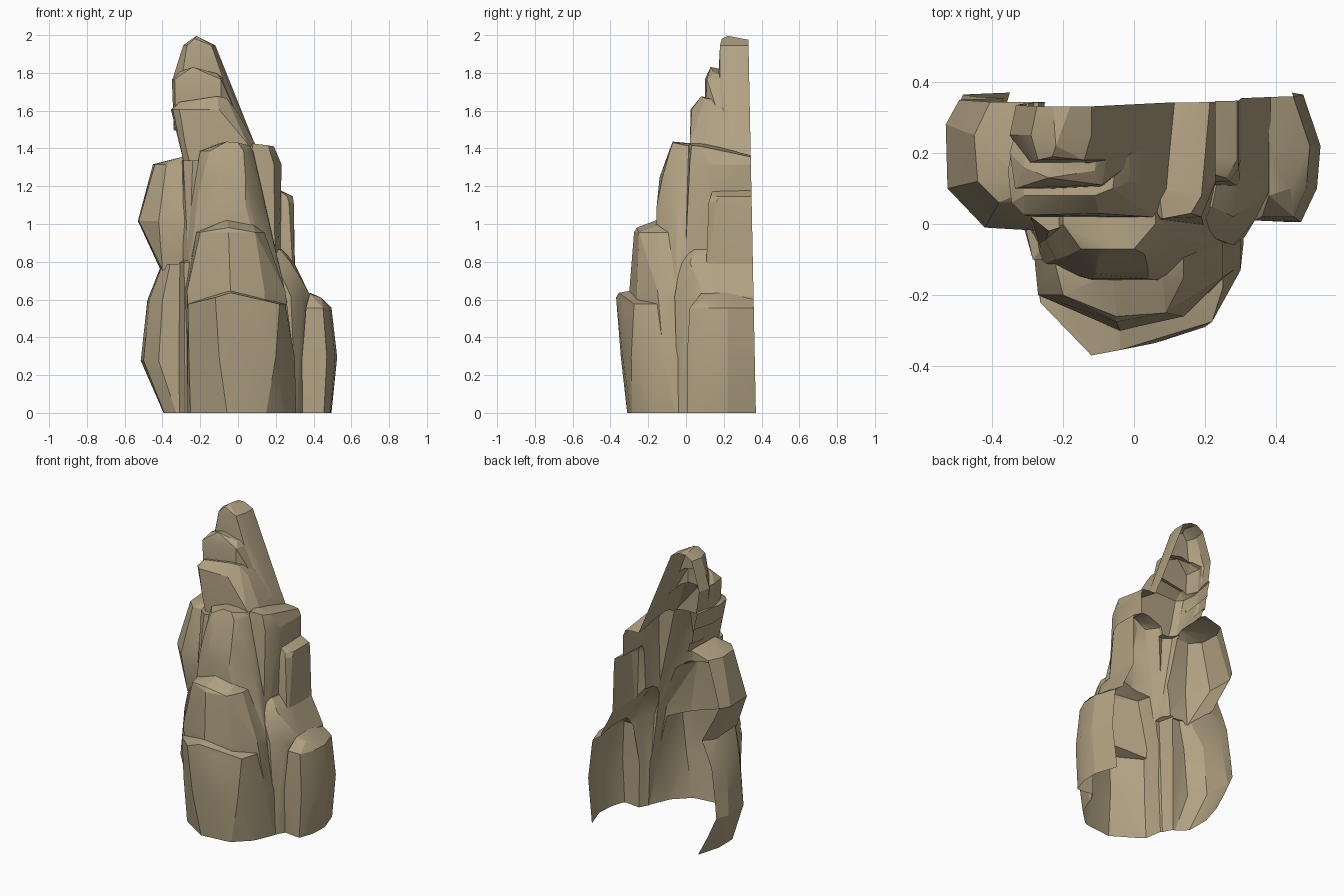
import bpy, bmesh, math
from mathutils import Vector

rock = bpy.data.materials.new("tan_stone")
rock.diffuse_color = (0.44, 0.36, 0.225, 1)
parts = []


def boulder(name, rings, caps=(), tuck=(0, 0)):
    """Convex chunk: each ring is (z, x, y, x, y...) read left to right round the
    front; its ends run back, tucked inward by the given left and right amounts.
    Caps are single extra peak points."""
    back = 0.45 + 0.007 * len(parts)
    bm = bmesh.new()
    for z, *c in rings:
        if z < 0:
            z -= 0.003 * len(parts)
        pts = list(zip(c[::2], c[1::2]))
        pts += [(pts[0][0] + tuck[0], back), (pts[-1][0] - tuck[1], back)]
        for x, y in pts:
            bm.verts.new((x, y, z))
    for p in caps:
        bm.verts.new(p)
    res = bmesh.ops.convex_hull(bm, input=bm.verts)
    junk = {g for g in res["geom_interior"] + res["geom_unused"]
            if isinstance(g, bmesh.types.BMVert)}
    bmesh.ops.delete(bm, geom=list(junk), context='VERTS')
    bmesh.ops.recalc_face_normals(bm, faces=bm.faces)
    me = bpy.data.meshes.new(name)
    bm.to_mesh(me)
    bm.free()
    ob = bpy.data.objects.new(name, me)
    bpy.context.collection.objects.link(ob)
    parts.append(ob)


# solid middle that ties all chunks together
boulder("core", [(-.05, -.28, .1, -.2, -.1, .2, -.1, .3, .1),
                 (1.3, -.2, .1, .13, .1)])
# three stepped ledges on the front
boulder("front_foot", [
    (-.05, -.27, -.05, -.25, -.18, -.05, -.305, .14, -.285, .25, -.18, .31, -.04),
    (.3, -.27, -.05, -.26, -.21, -.1, -.345, .04, -.335, .2, -.29, .3, -.13),
    (.58, -.26, -.1, -.265, -.22, -.12, -.365, .06, -.335, .22, -.275, .25, -.18)],
    [(-.12, -.37, .615), (-.04, -.355, .64), (-.04, -.27, .655), (.12, -.27, .61)])
boulder("middle_ledge", [
    (-.05, -.26, 0, -.2, -.1, .2, -.1, .305, -.03),
    (.3, -.265, 0, -.25, -.18, -.04, -.29, .14, -.26, .295, -.12),
    (.65, -.28, -.1, -.27, -.2, -.04, -.3, .14, -.26, .25, -.15),
    (.96, -.22, -.12, -.2, -.2, -.05, -.275, .09, -.25, .14, -.15)],
    [(-.05, -.26, .985), (-.06, -.14, 1.03), (.08, -.15, 1.0)])
boulder("upper_ledge", [
    (-.05, -.27, -.02, -.2, -.08, .2, -.08, .3, -.02),
    (.6, -.29, -.02, -.27, -.12, -.1, -.17, .17, -.17, .26, -.05),
    (1.1, -.26, -.02, -.22, -.1, -.12, -.155, .04, -.155, .14, -.05),
    (1.25, -.23, -.01, -.19, -.09, -.11, -.14, .04, -.125, .1, -.03),
    (1.39, -.2, 0, -.15, -.07, -.1, -.09, .03, -.085, .08, 0)],
    [(-.1, 0, 1.43), (-.06, -.07, 1.44), (0, -.07, 1.435), (.06, 0, 1.42)])
# spire in three steps
boulder("spire_base", [
    (1.3, -.28, .06, -.25, .02, .1, .02, .14, .1),
    (1.43, -.305, .08, -.28, .02, .05, .02, .09, .1),
    (1.61, -.355, .15, -.345, .06, -.31, .025, -.1, .03, -.01, .12)],
    [(-.31, .08, 1.65), (-.22, .08, 1.66), (-.11, .08, 1.68), (-.06, .1, 1.67)],
    (.06, 0))
boulder("spire_shoulder", [
    (1.5, -.34, .2, -.33, .1, -.09, .1, .03, .2),
    (1.77, -.35, .2, -.335, .1, -.09, .11, -.075, .2)],
    [(-.31, .16, 1.81), (-.24, .13, 1.835), (-.11, .15, 1.8)], (.08, 0))
boulder("spire_top", [
    (1.4, -.3, .25, -.28, .18, .05, .18, .1, .25),
    (1.76, -.35, .25, -.3, .17, -.12, .17, -.08, .22),
    (1.95, -.29, .25, -.27, .18, -.14, .18, -.12, .25)],
    [(-.22, .22, 2.0), (-.23, .19, 1.985)], (.05, 0))
# left side
boulder("left_bulge", [
    (.76, -.41, .25, -.4, .03, -.25, 0),
    (1.02, -.53, .28, -.525, .1, -.42, -.01, -.25, -.02),
    (1.32, -.45, .25, -.44, .12, -.38, .06, -.25, .06)],
    [(-.29, .1, 1.36), (-.28, .3, 1.36)], (.12, 0))
boulder("left_foot", [
    (-.05, -.36, .2, -.36, .05, -.3, 0, -.2, 0),
    (.28, -.515, .28, -.5, .1, -.42, .01, -.2, 0),
    (.6, -.48, .25, -.47, .1, -.4, 0, -.2, 0),
    (.79, -.405, .2, -.4, .05, -.36, 0, -.2, 0)], (), (.09, 0))
boulder("left_lower_rib", [
    (-.05, -.34, .1, -.31, 0, -.28, -.06, -.24, -.08, -.2, 0),
    (.8, -.33, .1, -.3, -.01, -.285, -.1, -.24, -.1, -.2, 0)],
    [(-.26, -.07, .815)])
boulder("left_upper_rib", [
    (.75, -.3, .1, -.29, -.02, -.26, -.08, -.2, -.05),
    (1.34, -.3, .1, -.29, .02, -.24, -.02, -.18, 0)])
# right side
boulder("right_pillar", [
    (.5, 0, .1, .08, -.03, .2, -.02, .22, .1),
    (.85, .05, .1, .1, 0, .2, .01, .215, .1),
    (1.32, 0, .1, .06, .01, .19, .02, .23, .12)],
    [(.08, .015, 1.43), (.16, .03, 1.42), (.19, .08, 1.415), (.07, .1, 1.43)])
boulder("right_slab", [
    (.6, .15, .1, .3, .1, .305, .2),
    (1.12, .15, .12, .27, .12, .295, .16),
    (1.15, .15, .14, .26, .13, .29, .18)],
    [(.22, .14, 1.18), (.22, .33, 1.185)])
boulder("right_flank", [
    (-.05, .1, 0, .31, -.04, .36, .05, .4, .2),
    (.62, .1, 0, .28, -.06, .34, .01, .385, .1),
    (.8, .1, 0, .2, -.03, .28, .02, .297, .15),
    (.87, .1, 0, .14, -.01, .22, .05, .25, .2)])
boulder("right_foot", [
    (-.05, .33, .02, .45, .005, .48, .1, .485, .22),
    (.3, .34, .01, .47, .005, .515, .1, .525, .22),
    (.56, .36, .02, .45, .02, .485, .1, .495, .22)],
    [(.38, .08, .635), (.38, .22, .64), (.44, .1, .615)], (0, .11))

# merge all chunks into one outer skin
cliff = parts[0]
cliff.name = "rock_cliff"
for ob in parts[1:]:
    m = cliff.modifiers.new("merge", 'BOOLEAN')
    m.operation, m.solver, m.object = 'UNION', 'EXACT', ob
dg = bpy.context.evaluated_depsgraph_get()
mesh = bpy.data.meshes.new_from_object(cliff.evaluated_get(dg))
cliff.modifiers.clear()
cliff.data = mesh
for ob in parts[1:]:
    bpy.data.objects.remove(ob)

# slice off the back and the underside, leaving an open shell
bm = bmesh.new()
bm.from_mesh(mesh)
for co, no in (((0, .37, 0), (0, 1, .02)), ((0, 0, .004), (0, 0, -1))):
    bmesh.ops.bisect_plane(bm, geom=bm.verts[:] + bm.edges[:] + bm.faces[:],
                           plane_co=Vector(co), plane_no=Vector(no).normalized(),
                           clear_outer=True)
bmesh.ops.translate(bm, verts=bm.verts, vec=(0, 0, -.004))
bmesh.ops.remove_doubles(bm, verts=bm.verts, dist=.0005)
bm.to_mesh(mesh)
bm.free()
mesh.materials.clear()
mesh.materials.append(rock)
bpy.context.view_layer.objects.active = cliff
cliff.select_set(True)
bpy.ops.object.shade_smooth_by_angle(angle=math.radians(20))
